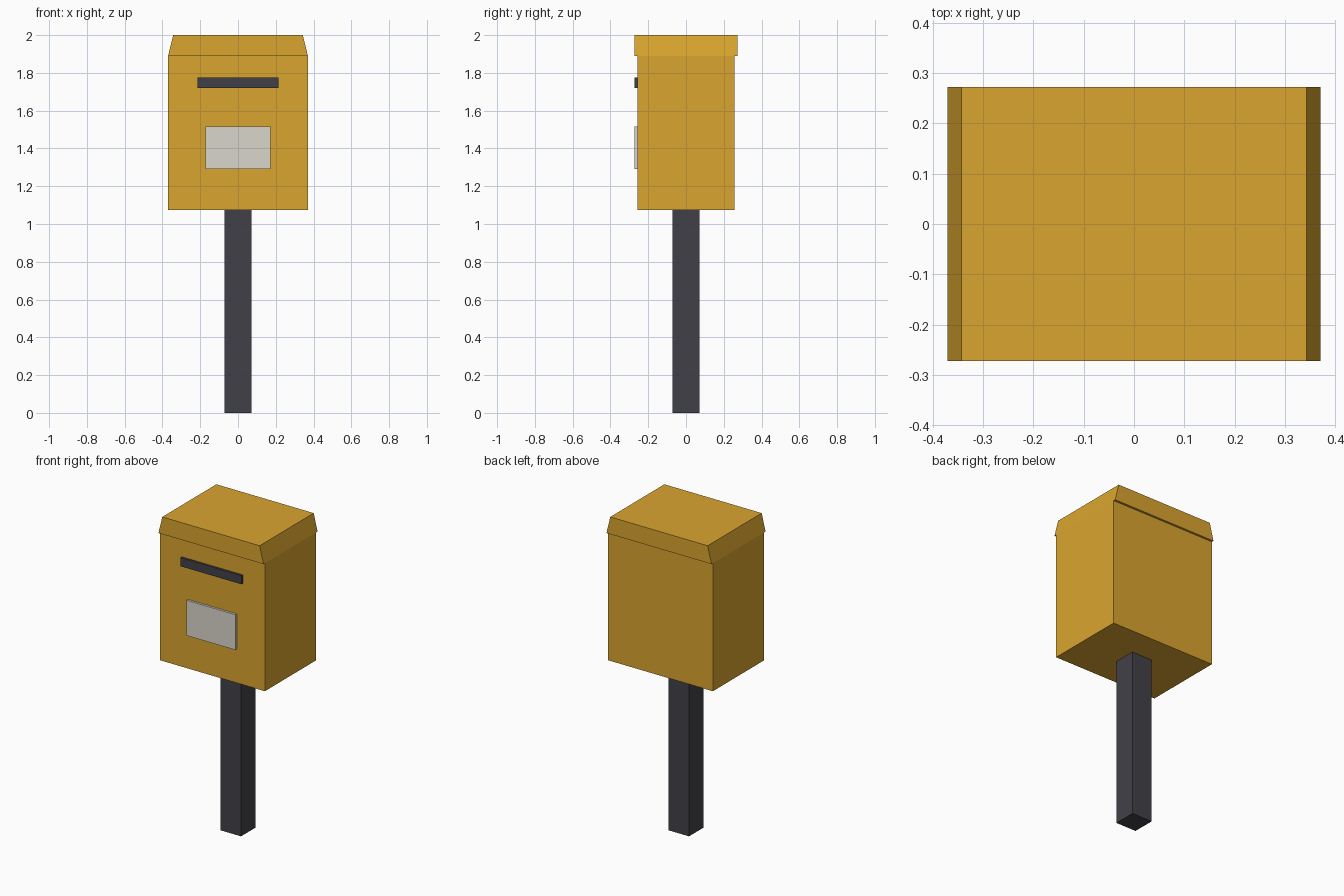
import bpy
import bmesh

if "Cube" in bpy.data.objects:
    bpy.data.objects.remove(bpy.data.objects["Cube"])


def material(name, srgb):
    mat = bpy.data.materials.new(name)
    lin = [((c / 255 + 0.055) / 1.055) ** 2.4 for c in srgb]
    mat.diffuse_color = (*lin, 1.0)
    mat.use_nodes = True
    mat.node_tree.nodes["Principled BSDF"].inputs["Base Color"].default_value = mat.diffuse_color
    return mat


yellow = material("yellow_paint", (218, 165, 47))
dark = material("dark_metal", (66, 64, 72))
pale = material("pale_label", (218, 214, 204))


def block(name, x, y, z, mat, top_x=None):
    """Box spanning the (min, max) ranges; top_x narrows the upper face."""
    bm = bmesh.new()
    bmesh.ops.create_cube(bm, size=1)
    for v in bm.verts:
        up = v.co.z > 0
        span = top_x if up and top_x else x
        v.co = (span[v.co.x > 0], y[v.co.y > 0], z[up])
    mesh = bpy.data.meshes.new(name)
    bm.to_mesh(mesh)
    bm.free()
    mesh.materials.append(mat)
    obj = bpy.data.objects.new(name, mesh)
    bpy.context.collection.objects.link(obj)
    return obj


# Square support post
block("post", (-0.072, 0.072), (-0.072, 0.072), (0, 1.075), dark)

# Letter box body
block("box_body", (-0.37, 0.37), (-0.258, 0.258), (1.075, 1.89), yellow)

# Lid with sloping sides, overhanging front and back
block("lid", (-0.37, 0.37), (-0.272, 0.272), (1.89, 2.0), yellow, top_x=(-0.343, 0.343))

# Letter slot and information plate on the front
block("letter_slot", (-0.215, 0.215), (-0.272, -0.255), (1.72, 1.775), dark)
block("front_label", (-0.172, 0.172), (-0.272, -0.255), (1.29, 1.515), pale)
